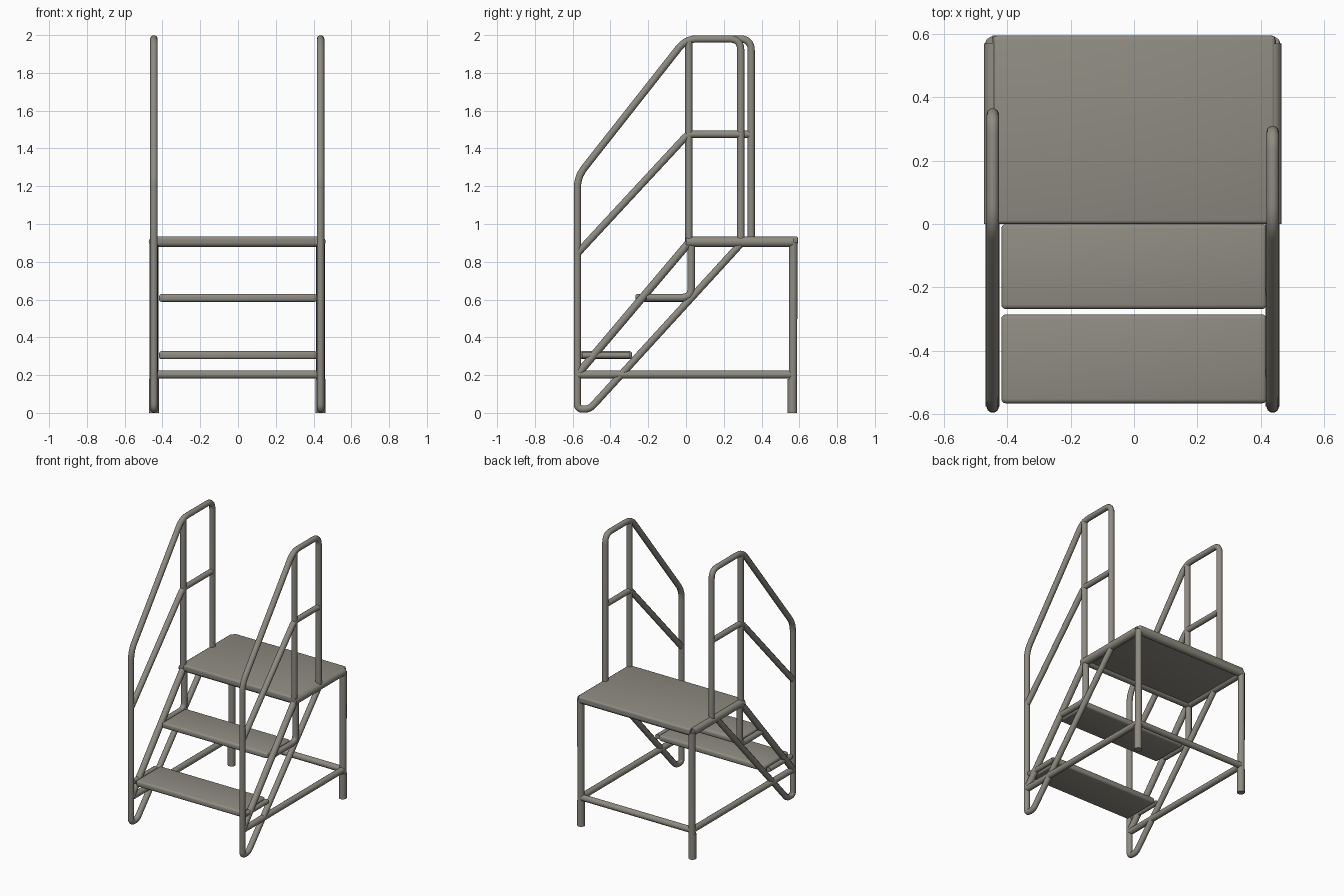
import bpy, math
from mathutils import Vector

if "Cube" in bpy.data.objects:
    bpy.data.objects.remove(bpy.data.objects["Cube"])

grey = bpy.data.materials.new("warm grey metal")
grey.diffuse_color = (0.27, 0.26, 0.22, 1)
grey.use_nodes = True
grey.node_tree.nodes["Principled BSDF"].inputs["Base Color"].default_value = grey.diffuse_color


def finish(ob, name):
    ob.name = ob.data.name = name
    ob.data.materials.clear()
    ob.data.materials.append(grey)
    bpy.ops.object.select_all(action='DESELECT')
    ob.select_set(True)
    bpy.context.view_layer.objects.active = ob
    bpy.ops.object.shade_smooth_by_angle(angle=math.radians(40))


def fillet(pts, rad, steps=5):
    """Round the inner corners of a path."""
    pts = [Vector(p) for p in pts]
    out = [pts[0]]
    for a, p, b in zip(pts, pts[1:], pts[2:]):
        da, db = a - p, b - p
        d = min(rad, da.length * 0.45, db.length * 0.45)
        s, e = p + da.normalized() * d, p + db.normalized() * d
        for i in range(steps + 1):
            t = i / steps
            out.append(s * (1 - t) ** 2 + p * 2 * t * (1 - t) + e * t * t)
    return out + [pts[-1]]


def tube(name, pts, r=0.019, rad=0.05):
    cu = bpy.data.curves.new(name, 'CURVE')
    cu.dimensions = '3D'
    cu.bevel_depth = r
    cu.bevel_resolution = 3
    cu.use_fill_caps = True
    path = fillet(pts, rad)
    sp = cu.splines.new('POLY')
    sp.points.add(len(path) - 1)
    for q, p in zip(sp.points, path):
        q.co = (*p, 1)
    ob = bpy.data.objects.new(name, cu)
    bpy.context.collection.objects.link(ob)
    bpy.ops.object.select_all(action='DESELECT')
    ob.select_set(True)
    bpy.context.view_layer.objects.active = ob
    bpy.ops.object.convert(target='MESH')
    finish(bpy.context.view_layer.objects.active, name)


def slab(name, x, y0, y1, z0, z1, bev):
    bpy.ops.mesh.primitive_cube_add(size=1, location=(0, (y0 + y1) / 2, (z0 + z1) / 2))
    ob = bpy.context.object
    ob.scale = (2 * x, y1 - y0, z1 - z0)
    bpy.ops.object.transform_apply(location=False, rotation=False, scale=True)
    m = ob.modifiers.new("bevel", 'BEVEL')
    m.width, m.segments = bev, 3
    bpy.ops.object.modifier_apply(modifier="bevel")
    finish(ob, name)


# side frames: the left rail reaches a little further back than the right one
for side, x, yb in (("left", -0.445, 0.345), ("right", 0.437, 0.29)):
    def side_tube(name, yz, r=0.019, rad=0.05):
        tube(f"{side}_{name}", [(x, y, z) for y, z in yz], r, rad)
    # handrail, front post and lower stringer as one bent tube
    side_tube("handrail", [(yb, 0.90), (yb, 1.98), (0.0, 1.98), (-0.575, 1.25),
                           (-0.575, 0.02), (-0.51, 0.02), (0.29, 0.895)], 0.02, 0.06)
    side_tube("mid_rail", [(-0.57, 0.85), (0.01, 1.475), (yb, 1.475)], 0.02, 0.03)
    side_tube("platform_post", [(0.015, 0.90), (0.015, 1.975)], 0.02)
    side_tube("upper_stringer", [(-0.565, 0.215), (0.01, 0.895)], 0.022)
    side_tube("step_hanger", [(0.028, 0.90), (0.028, 0.61), (-0.21, 0.61)], 0.021, 0.05)
    side_tube("low_step_bracket", [(-0.55, 0.305), (-0.30, 0.305)], 0.018)
    side_tube("base_rail", [(-0.575, 0.203), (0.565, 0.203)], 0.022)
    side_tube("platform_side", [(0.0, 0.905), (0.568, 0.905)], 0.028)
    side_tube("rear_leg", [(0.568, 0.905), (0.566, 0.003)], 0.023)
    side_tube("rear_foot", [(0.563, 0.18), (0.563, 0.0)], 0.026)

# cross bars
tube("rear_cross_bar", [(-0.445, 0.566, 0.203), (0.437, 0.566, 0.203)], 0.022)
tube("platform_rear_bar", [(-0.445, 0.566, 0.905), (0.437, 0.566, 0.905)], 0.028)
tube("platform_front_bar", [(-0.445, 0.028, 0.905), (0.437, 0.028, 0.905)], 0.028)

# platform and treads
slab("platform", 0.445, 0.0, 0.593, 0.895, 0.935, 0.012)
slab("middle_step", 0.418, -0.268, 0.0, 0.588, 0.63, 0.014)
slab("lower_step", 0.418, -0.565, -0.285, 0.284, 0.327, 0.014)
